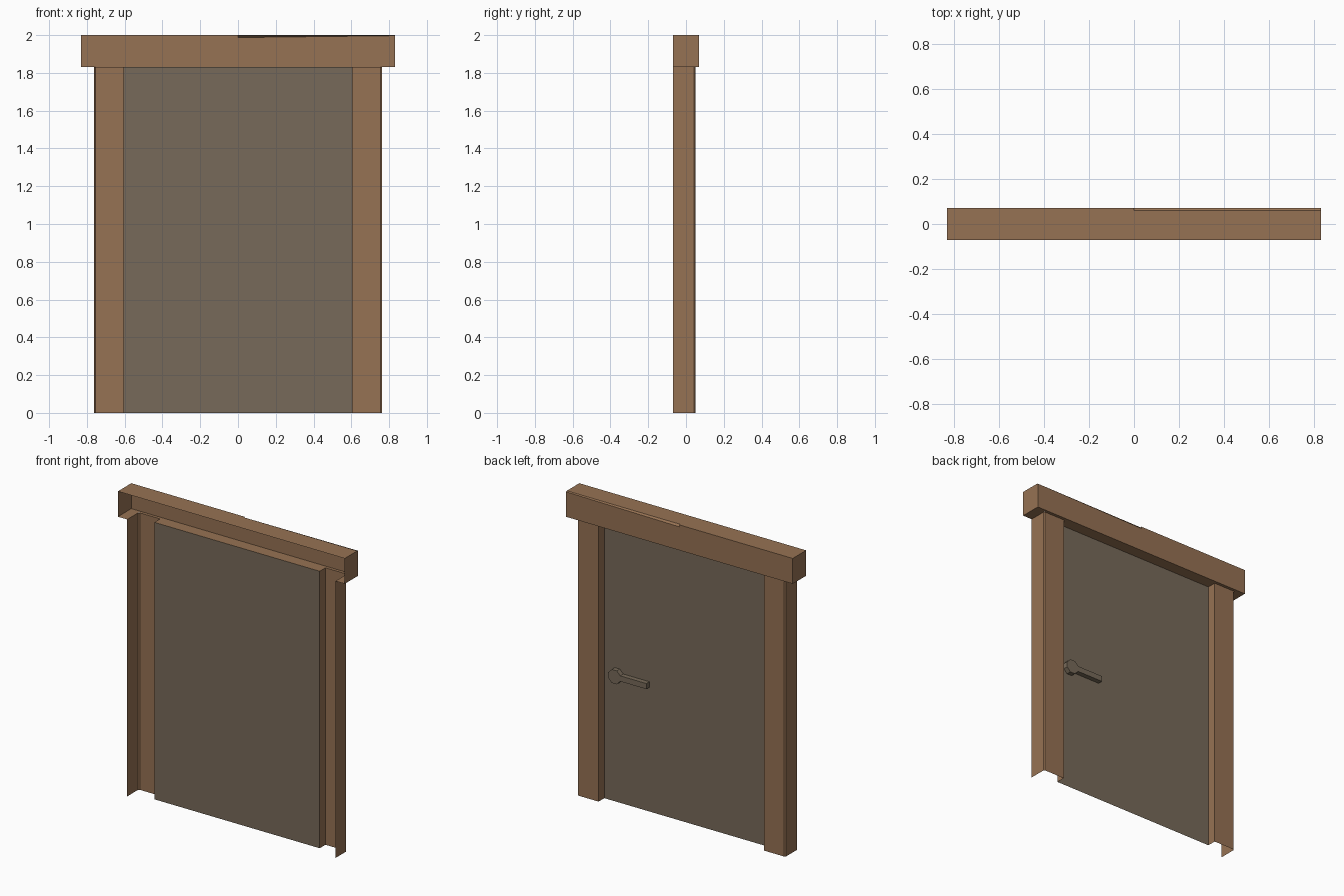
import bpy, bmesh, math

if "Cube" in bpy.data.objects:
    bpy.data.objects.remove(bpy.data.objects["Cube"])

HEAD_Z, TOP_Z = 1.832, 2.0          # lintel bottom and top
FRONT, DOOR_Y, POST_Y, BACK = -0.07, -0.01, 0.05, 0.07
OPEN_X, POST_X, HEAD_X = 0.605, 0.762, 0.83


def material(name, color):
    m = bpy.data.materials.new(name)
    m.diffuse_color = (*color, 1)
    m.use_nodes = True
    m.node_tree.nodes["Principled BSDF"].inputs["Base Color"].default_value = m.diffuse_color
    return m


wood = material("brown_wood", (0.305, 0.168, 0.087))
panel = material("grey_brown_panel", (0.185, 0.144, 0.100))


def build(name, faces, mat):
    """Make an object from faces given as lists of corner points."""
    bm = bmesh.new()
    for f in faces:
        bm.faces.new([bm.verts.new(p) for p in f])
    bmesh.ops.remove_doubles(bm, verts=bm.verts, dist=1e-5)
    mesh = bpy.data.meshes.new(name)
    bm.to_mesh(mesh)
    bm.free()
    mesh.materials.append(mat)
    ob = bpy.data.objects.new(name, mesh)
    bpy.context.collection.objects.link(ob)
    return ob


def sweep(profile, z0, z1):
    """Walls rising over an open xy profile."""
    return [[(*a, z0), (*b, z0), (*b, z1), (*a, z1)] for a, b in zip(profile, profile[1:])]


def underside(x0, x1, y0, y1):
    return [(x0, y0, HEAD_Z), (x0, y1, HEAD_Z), (x1, y1, HEAD_Z), (x1, y0, HEAD_Z)]


# Posts: open-fronted channels with a worn outer corner
for side, s in (("right", 1), ("left", -1)):
    prof = [(s * POST_X, FRONT), (s * POST_X, POST_Y - 0.008), (s * (POST_X - 0.008), POST_Y),
            (s * OPEN_X, POST_Y), (s * OPEN_X, DOOR_Y)]
    build(side + "_post", sweep(prof[::s], 0, HEAD_Z), wood)

# Lintel: open-fronted box, right half of its upper back edge is chipped
X, Y, C = HEAD_X, BACK, BACK - 0.01
c0, c1 = TOP_Z - 0.013, TOP_Z - 0.003
lintel = [
    [(-X, FRONT, TOP_Z), (X, FRONT, TOP_Z), (X, C, TOP_Z), (0, C, TOP_Z), (0, Y, TOP_Z), (-X, Y, TOP_Z)],
    [(X, Y, HEAD_Z), (-X, Y, HEAD_Z), (-X, Y, TOP_Z), (0, Y, TOP_Z), (0, Y, c0), (X, Y, c1)],
    [(0, C, TOP_Z), (X, C, TOP_Z), (X, Y, c1), (0, Y, c0)],
    [(0, C, TOP_Z), (0, Y, c0), (0, Y, TOP_Z)],
    [(X, FRONT, HEAD_Z), (X, Y, HEAD_Z), (X, Y, c1), (X, C, TOP_Z), (X, FRONT, TOP_Z)],
    [(-X, Y, HEAD_Z), (-X, FRONT, HEAD_Z), (-X, FRONT, TOP_Z), (-X, Y, TOP_Z)],
    underside(-X, -POST_X, FRONT, Y),
    underside(-POST_X, -OPEN_X, POST_Y, Y),
    underside(-OPEN_X, OPEN_X, DOOR_Y, Y),
    underside(OPEN_X, POST_X, POST_Y, Y),
    underside(POST_X, X, FRONT, Y),
]
build("lintel", lintel, wood)

# Door leaf: a single sheet set back in the frame
build("door_leaf", [[(OPEN_X, DOOR_Y, 0), (-OPEN_X, DOOR_Y, 0),
                     (-OPEN_X, DOOR_Y, HEAD_Z), (OPEN_X, DOOR_Y, HEAD_Z)]], panel)

# Handle: octagonal rose and straight lever in one extruded outline
cx, cz, r, h, tip, hy = 0.51, 0.84, 0.048, 0.0184, 0.275, 0.022
outline = [(cx + r * math.cos(a), cz + r * math.sin(a))
           for a in (math.radians(22.5 + 45 * i) for i in range(8))]
outline[4:4] = [(tip, cz + h), (tip, cz - h)]
faces = [[(x, hy, z) for x, z in reversed(outline)]]
for (xa, za), (xb, zb) in zip(outline, outline[1:] + outline[:1]):
    faces.append([(xa, DOOR_Y, za), (xa, hy, za), (xb, hy, zb), (xb, DOOR_Y, zb)])
faces[0] = faces[0][::1]
build("door_handle", faces, panel)
bm = bmesh.new()
handle = bpy.data.objects["door_handle"].data
bm.from_mesh(handle)
bmesh.ops.recalc_face_normals(bm, faces=bm.faces)
bm.to_mesh(handle)
bm.free()
